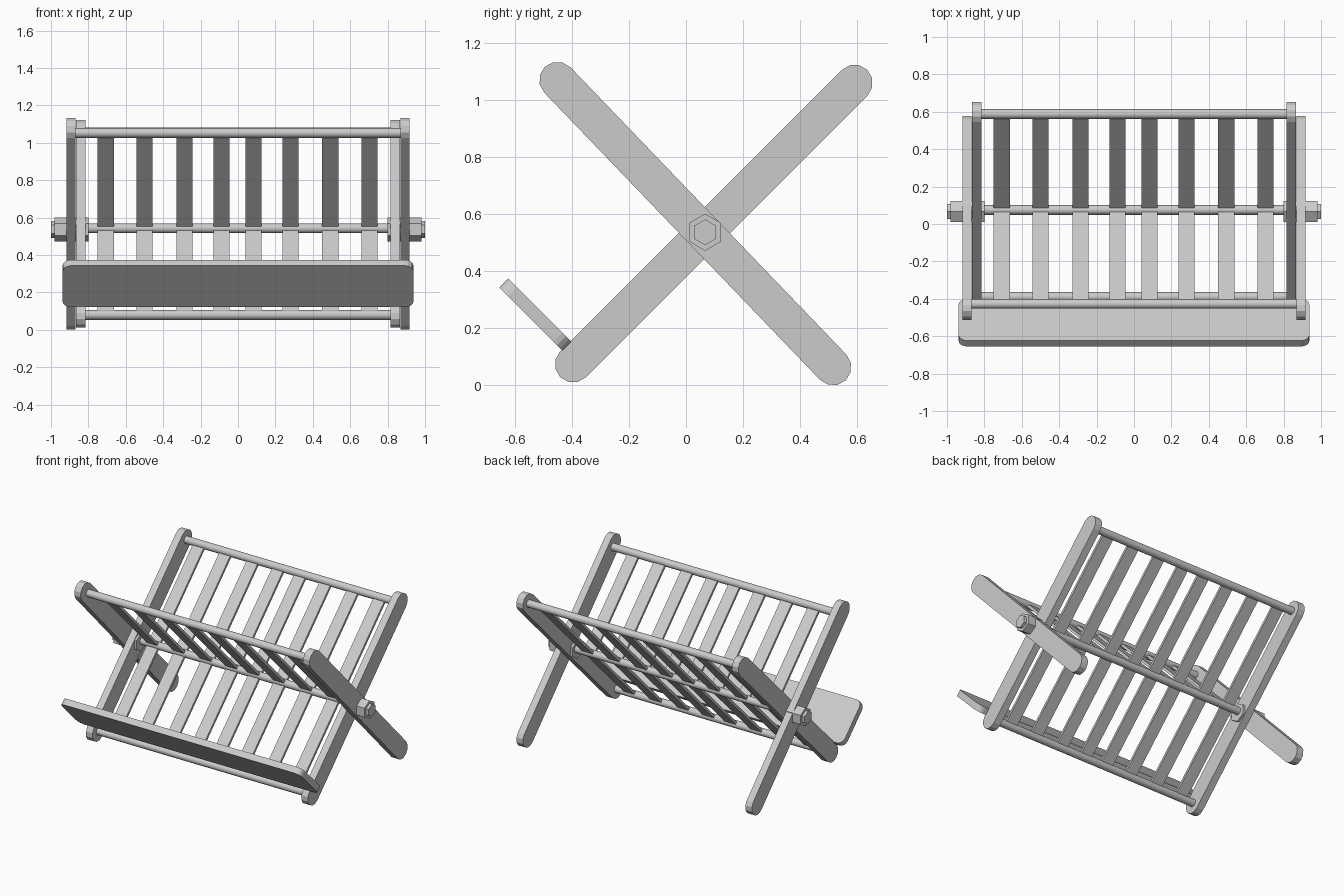
import bpy, bmesh, math
from mathutils import Vector, Matrix

if "Cube" in bpy.data.objects:
    bpy.data.objects.remove(bpy.data.objects["Cube"])


def finish(name, bm, smooth=False):
    bmesh.ops.recalc_face_normals(bm, faces=bm.faces[:])
    me = bpy.data.meshes.new(name)
    bm.to_mesh(me)
    bm.free()
    ob = bpy.data.objects.new(name, me)
    bpy.context.collection.objects.link(ob)
    if smooth:
        bpy.context.view_layer.objects.active = ob
        ob.select_set(True)
        bpy.ops.object.shade_smooth_by_angle(angle=math.radians(40))
        ob.select_set(False)
    return ob


def prism(name, points, offset):
    """Extrude a closed planar outline by an offset vector."""
    bm = bmesh.new()
    face = bm.faces.new([bm.verts.new(p) for p in points])
    new = bmesh.ops.extrude_face_region(bm, geom=[face])["geom"]
    bmesh.ops.translate(bm, vec=offset, verts=[v for v in new if isinstance(v, bmesh.types.BMVert)])
    return finish(name, bm)


def leg(name, x0, x1, a, b, r=0.064, seg=6):
    ang = math.atan2(b[1] - a[1], b[0] - a[0])
    pts = []
    for c, start in ((b, ang - math.pi / 2), (a, ang + math.pi / 2)):
        for i in range(seg + 1):
            t = start + math.pi * i / seg
            pts.append((x0, c[0] + r * math.cos(t), c[1] + r * math.sin(t)))
    prism(name, pts, (x1 - x0, 0, 0))


def x_cylinder(name, x0, x1, yz, r, sides, smooth):
    pts = bmesh.new()
    m = Matrix.Translation(((x0 + x1) / 2, *yz)) @ Matrix.Rotation(math.pi / 2, 4, 'Y')
    # turn so a corner points along y
    m = m @ Matrix.Rotation(math.pi / 2, 4, 'Z')
    bmesh.ops.create_cone(pts, cap_ends=True, segments=sides, radius1=r, radius2=r,
                          depth=abs(x1 - x0), matrix=m)
    ob = finish(name, pts, smooth)
    return ob


def slat(name, x, a, b, width=0.086, thick=0.018):
    d = Vector((0, b[0] - a[0], b[1] - a[1]))
    n = Vector((0, -d.z, d.y)).normalized() * thick / 2
    p = Vector((x - width / 2, *a))
    prism(name, [p - n, p + n, p + n + d, p - n + d], (width, 0, 0))


PIVOT = (0.067, 0.537)
FRONT_TOP, BACK_TOP = (-0.427, 1.053), (0.588, 1.056)
MIDDLE, BOTTOM = (0.075, 0.543), (-0.39, 0.08)

# crossed legs and pivot bolts on both sides
for side, s in (("left", -1), ("right", 1)):
    leg(f"outer_leg_{side}", s * 0.868, s * 0.918, (-0.451, 1.071), (0.516, 0.064))
    leg(f"inner_leg_{side}", s * 0.815, s * 0.866, (-0.396, 0.074), (0.591, 1.061))
    x_cylinder(f"bolt_nut_{side}", s * 0.80, s * 0.98, PIVOT, 0.065, 6, False)
    x_cylinder(f"bolt_tip_{side}", s * 0.97, s * 1.0, PIVOT, 0.045, 6, False)

# cross rods
for name, yz, h in (("front_top_rod", FRONT_TOP, 0.87), ("back_top_rod", BACK_TOP, 0.825),
                    ("middle_rod", MIDDLE, 0.825), ("bottom_rod", BOTTOM, 0.825)):
    x_cylinder(name, -h, h, yz, 0.026, 16, True)

# slats of the V-shaped trough and lower rack
for i, x in enumerate((-0.707, -0.5, -0.287, -0.089, 0.083, 0.28, 0.493, 0.702)):
    slat(f"front_slat_{i}", x, MIDDLE, FRONT_TOP)
    slat(f"back_slat_{i}", x, MIDDLE, BACK_TOP)
    slat(f"lower_slat_{i}", x, BOTTOM, MIDDLE)

# tilted ledge board with rounded corners
centre = Vector((0, -0.528, 0.248))
u = Vector((0, -1, 1)).normalized()
n = Vector((0, 1, 1)).normalized()
half_x, half_u, r, thick = 0.938, 0.157, 0.045, 0.044
outline = []
for k, (sx, su) in enumerate(((1, 1), (-1, 1), (-1, -1), (1, -1))):
    for i in range(5):
        t = math.pi / 2 * (k + i / 4)
        outline.append(centre - n * thick / 2
                       + Vector((sx * (half_x - r) + r * math.cos(t), 0, 0))
                       + u * (su * (half_u - r) + r * math.sin(t)))
prism("ledge_board", outline, n * thick)
